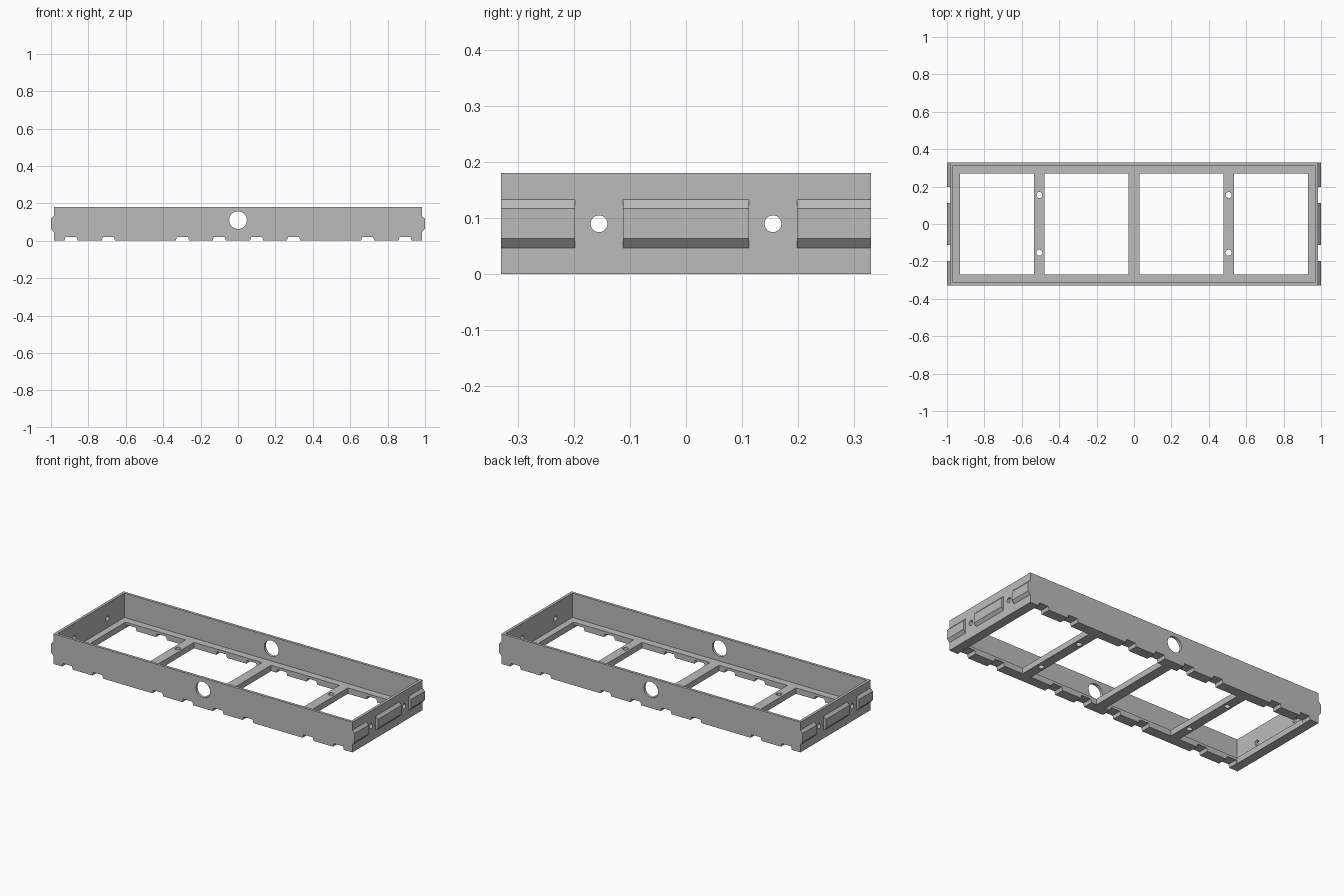
import bpy, bmesh, math
from mathutils import Matrix, Vector

if "Cube" in bpy.data.objects:
    bpy.data.objects.remove(bpy.data.objects["Cube"], do_unlink=True)

grey = bpy.data.materials.new("plain_grey")
grey.use_nodes = True
COLOUR = (0.5, 0.5, 0.5, 1)
grey.diffuse_color = COLOUR
grey.node_tree.nodes["Principled BSDF"].inputs["Base Color"].default_value = COLOUR

X, Y, H = 0.985, 0.33, 0.18      # outer half length, half depth, height
WALL, FLOOR = 0.016, 0.035       # wall and floor thickness


def make(name, bm):
    bmesh.ops.recalc_face_normals(bm, faces=bm.faces)
    mesh = bpy.data.meshes.new(name)
    bm.to_mesh(mesh)
    bm.free()
    mesh.materials.append(grey)
    obj = bpy.data.objects.new(name, mesh)
    bpy.context.collection.objects.link(obj)
    return obj


def add_box(bm, lo, hi):
    lo, hi = Vector(lo), Vector(hi)
    mat = Matrix.Translation((lo + hi) / 2) @ Matrix.Diagonal((*(hi - lo), 1))
    bmesh.ops.create_cube(bm, size=1, matrix=mat)


def add_rod(bm, centre, radius, length, axis, sides=32):
    turn = Vector((0, 0, 1)).rotation_difference(Vector(axis)).to_matrix().to_4x4()
    bmesh.ops.create_cone(bm, cap_ends=True, segments=sides, radius1=radius, radius2=radius,
                          depth=length, matrix=Matrix.Translation(centre) @ turn)


def add_prism(bm, profile, sweep):
    face = bm.faces.new([bm.verts.new(p) for p in profile])
    new = bmesh.ops.extrude_face_region(bm, geom=[face])["geom"]
    bmesh.ops.translate(bm, vec=sweep, verts=[v for v in new if isinstance(v, bmesh.types.BMVert)])


def cut(target, bm):
    cutter = make("cutter", bm)
    cutter.hide_render = True
    mod = target.modifiers.new("cut", "BOOLEAN")
    mod.operation, mod.solver, mod.object = "DIFFERENCE", "EXACT", cutter
    bpy.context.view_layer.objects.active = target
    bpy.ops.object.modifier_apply(modifier=mod.name)
    bpy.data.objects.remove(cutter, do_unlink=True)


# Tray body
bm = bmesh.new()
add_box(bm, (-X, -Y, 0), (X, Y, H))
frame = make("tray_frame", bm)

# Upper cavity inside the walls
bm = bmesh.new()
add_box(bm, (WALL - X, WALL - Y, FLOOR), (X - WALL, Y - WALL, 1))
cut(frame, bm)

# Four floor openings, leaving three cross bars
bm = bmesh.new()
for x0, x1 in ((-0.93, -0.535), (-0.478, -0.03), (0.03, 0.478), (0.535, 0.93)):
    add_box(bm, (x0, -0.27, -0.1), (x1, 0.27, 0.1))
cut(frame, bm)

# Tapered notches under both long sides
bm = bmesh.new()
for x in (0.1, 0.297, 0.693, 0.893):
    for cx in (-x, x):
        outline = [(cx + dx, -0.5, z) for dx, z in
                   ((-0.038, -0.01), (0.038, -0.01), (0.03, 0.02), (-0.03, 0.02))]
        add_prism(bm, outline, (0, 1, 0))
cut(frame, bm)

# Large cable holes, end holes and bar screw holes
bm = bmesh.new()
add_rod(bm, (0, 0, 0.11), 0.047, 1, (0, 1, 0), 48)
for y in (-0.155, 0.155):
    add_rod(bm, (0, y, 0.09), 0.015, 3, (1, 0, 0))
cut(frame, bm)
bm = bmesh.new()
for x in (-0.506, 0.506):
    for y in (-0.153, 0.155):
        add_rod(bm, (x, y, 0), 0.016, 0.2, (0, 0, 1))
cut(frame, bm)

# Bevelled pads on both ends
for side, label in ((1, "left"), (-1, "right")):
    for y0, y1, place in ((-Y, -0.198, "front"), (-0.112, 0.112, "middle"), (0.198, Y, "back")):
        bm = bmesh.new()
        outline = [(side * x, y0, z) for x, z in
                   ((X, 0.047), (1, 0.064), (1, 0.117), (X, 0.133))]
        add_prism(bm, outline, (0, y1 - y0, 0))
        make(f"{label}_{place}_pad", bm)

# Round hole walls shade smoothly, everything else stays sharp
bpy.ops.object.select_all(action="DESELECT")
frame.select_set(True)
bpy.context.view_layer.objects.active = frame
bpy.ops.object.shade_smooth_by_angle(angle=math.radians(20))
